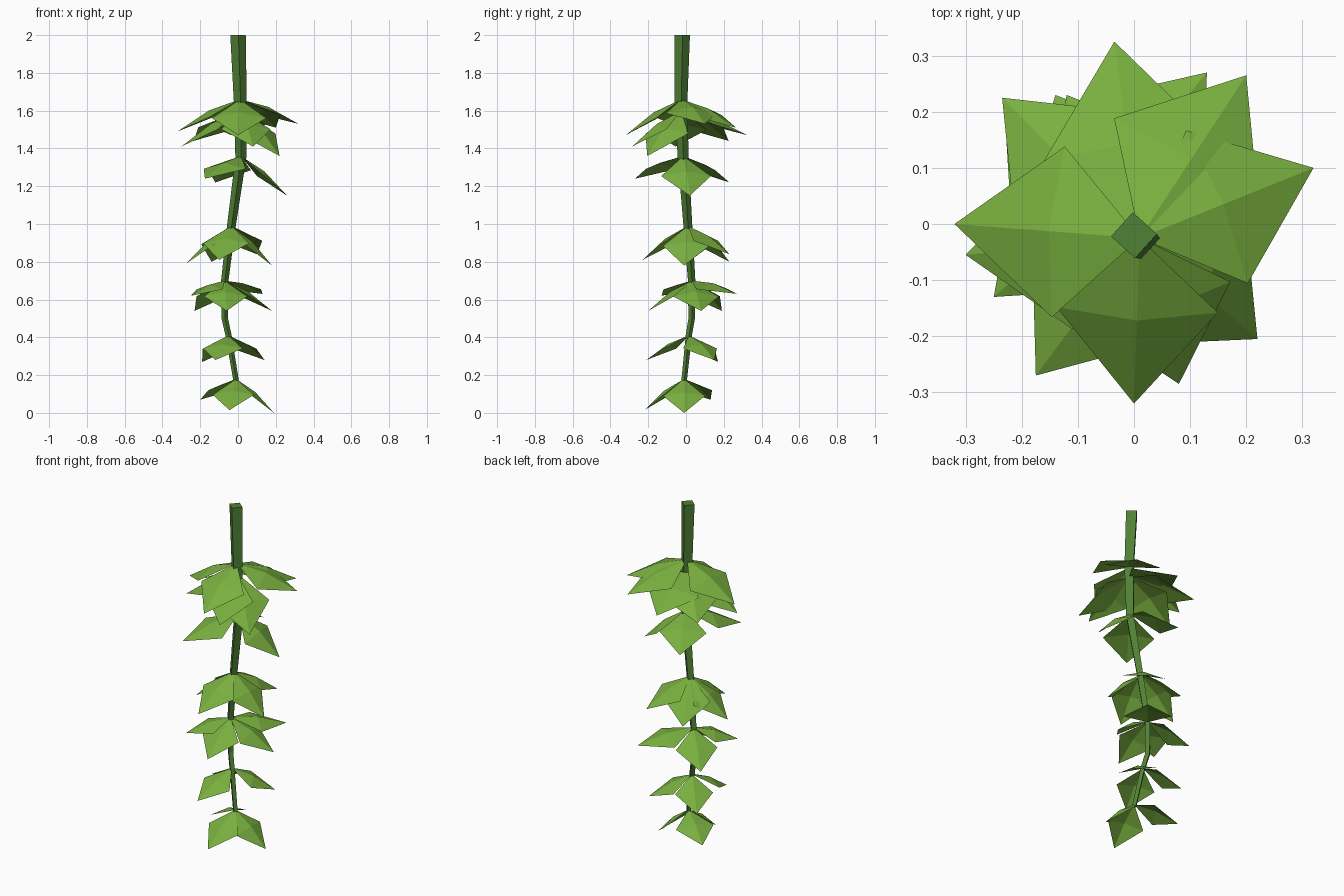
import bpy
import math
from mathutils import Vector

cube = bpy.data.objects.get("Cube")
if cube:
    bpy.data.objects.remove(cube, do_unlink=True)


def material(name, color):
    mat = bpy.data.materials.new(name)
    mat.use_nodes = True
    mat.diffuse_color = color
    mat.node_tree.nodes["Principled BSDF"].inputs["Base Color"].default_value = color
    return mat


def build(name, verts, faces, mat):
    mesh = bpy.data.meshes.new(name)
    mesh.from_pydata(verts, [], faces)
    mesh.materials.append(mat)
    obj = bpy.data.objects.new(name, mesh)
    bpy.context.collection.objects.link(obj)
    return obj


leaf_green = material("leaf green", (0.19, 0.43, 0.05, 1))
stem_green = material("stem green", (0.08, 0.22, 0.035, 1))

# Stem: square section swept down a gently swaying path, thinner at the tip
path = [Vector(p) for p in (
    (0, -.02, 2), (.012, -.027, 1.65), (.015, -.015, 1.35), (-.035, .01, .99),
    (-.07, .03, .7), (-.07, .03, .5), (-.05, .015, .41), (-.01, -.01, .17))]
verts, faces = [], []
for i, p in enumerate(path):
    radius = .014 + .027 * (p.z / 2) ** 1.5
    for k in range(4):
        a = k * math.pi / 2 + .05
        verts.append(p + radius * Vector((math.cos(a), math.sin(a), 0)))
    if i:
        for k in range(4):
            n = (k + 1) % 4
            faces.append((4 * i - 4 + k, 4 * i + k, 4 * i + n, 4 * i - 4 + n))
last = len(verts) - 4
faces += [(0, 1, 2, 3), (last + 3, last + 2, last + 1, last)]
build("stem", verts, faces, stem_green)


# Leaf: kite of four triangles around a raised centre
def leaf(base, tip, name):
    along = tip - base
    size = along.length
    side = along.cross(Vector((0, 0, 1))).normalized()
    normal = side.cross(along).normalized()
    middle = base + along * .46
    wing = side * size * .41
    low = normal * size * -.04
    pts = [base, middle + wing + low, tip, middle - wing + low,
           middle + normal * size * .06]
    build(name, pts, [(k, (k + 1) % 4, 4) for k in range(4)], leaf_green)


# Whorls: base point on the stem, then the leaf tips
whorls = {
    "crown_upper": ((.01, -.025, 1.66), [
        (-.32, 0, 1.49), (0, -.32, 1.47), (.32, .1, 1.53), (.2, .265, 1.51)]),
    "crown_lower": ((.012, -.025, 1.6), [
        (-.035, .325, 1.47), (.22, -.205, 1.36), (-.3, -.055, 1.41),
        (-.235, .225, 1.44), (.08, -.285, 1.41)]),
    "high": ((.015, -.015, 1.36), [
        (.26, .02, 1.15), (-.175, -.27, 1.24), (-.12, .23, 1.22)]),
    "middle": ((-.035, .01, .99), [
        (.18, -.01, .78), (-.1, -.23, .81), (-.275, 0, .79),
        (-.14, .23, .8), (.1, .23, .84)]),
    "lower": ((-.07, .03, .7), [
        (-.06, -.2, .54), (.18, .08, .54), (-.25, -.13, .62),
        (-.23, .19, .54), (.13, .27, .63)]),
    "low": ((-.05, .015, .41), [
        (-.12, -.21, .28), (.14, .15, .28), (-.19, .17, .27)]),
    "bottom": ((-.01, -.01, .18), [
        (-.045, -.22, .015), (.19, -.01, 0), (-.2, .13, .07)]),
}
for name, (base, tips) in whorls.items():
    for i, tip in enumerate(tips):
        leaf(Vector(base), Vector(tip), f"{name}_leaf_{i + 1}")
